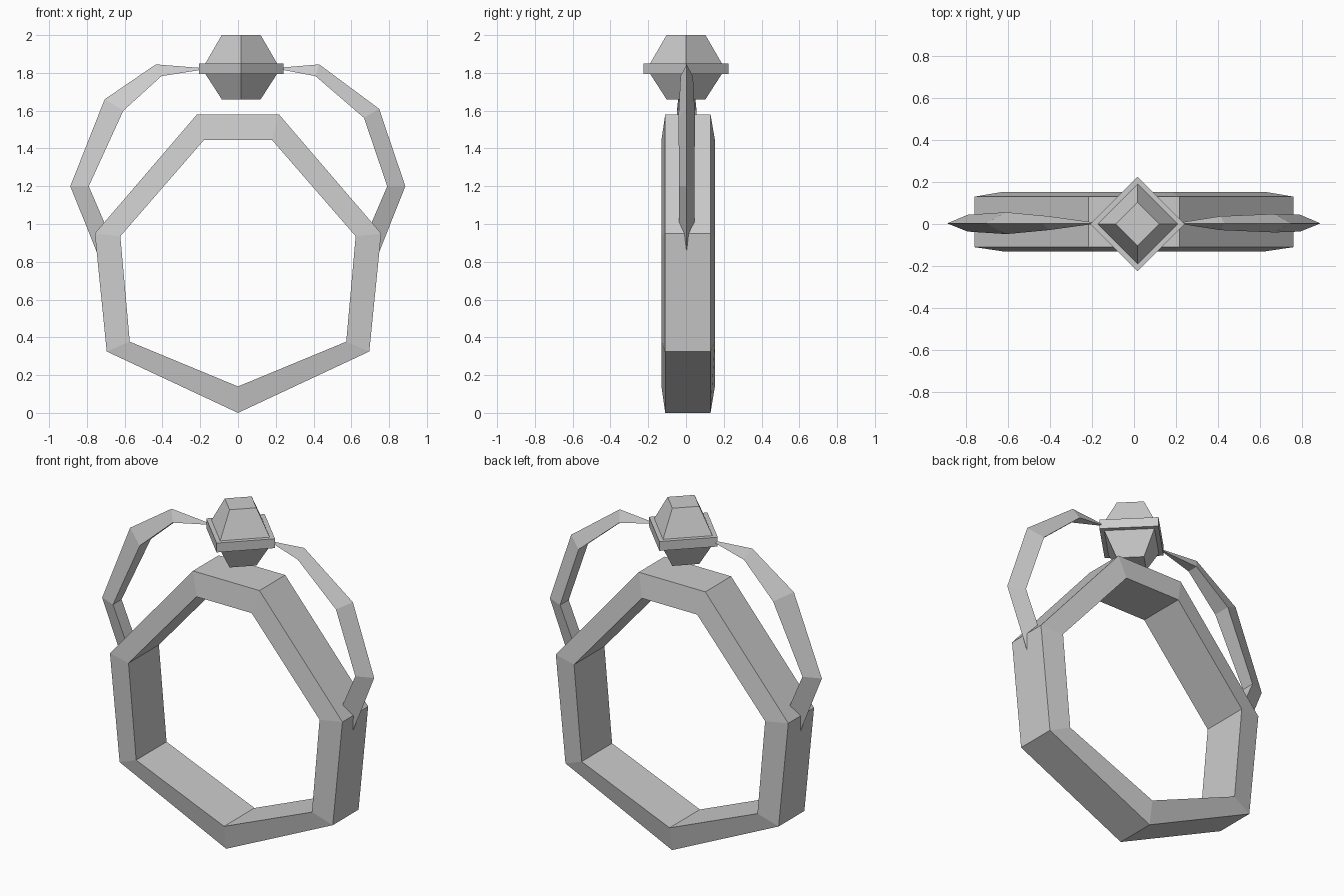
import bpy
import bmesh

cube = bpy.data.objects.get("Cube")
if cube:
    bpy.data.objects.remove(cube, do_unlink=True)

metal = bpy.data.materials.new("light_grey")
metal.use_nodes = True
GREY = (0.6, 0.6, 0.6, 1)
metal.diffuse_color = GREY
metal.node_tree.nodes["Principled BSDF"].inputs["Base Color"].default_value = GREY


def loft(name, sections, closed=False):
    """Join equal-length point loops into one solid, closed up or capped."""
    bm = bmesh.new()
    loops = [[bm.verts.new(p) for p in s] for s in sections]
    n = len(loops[0])
    pairs = list(zip(loops, loops[1:]))
    if closed:
        pairs.append((loops[-1], loops[0]))
    else:
        bm.faces.new(loops[0])
        bm.faces.new(loops[-1])
    for a, b in pairs:
        for i in range(n):
            j = (i + 1) % n
            bm.faces.new((a[i], a[j], b[j], b[i]))
    bmesh.ops.recalc_face_normals(bm, faces=bm.faces)
    mesh = bpy.data.meshes.new(name)
    bm.to_mesh(mesh)
    bm.free()
    mesh.materials.append(metal)
    obj = bpy.data.objects.new(name, mesh)
    bpy.context.collection.objects.link(obj)
    return obj


# Seven-sided band, wider on its inner side
outer = [(0, 0), (0.695, 0.325), (0.758, 0.95), (0.217, 1.58)]
inner = [(0, 0.14), (0.573, 0.377), (0.623, 0.935), (0.18, 1.445)]


def mirrored(half):
    return half + [(-x, z) for x, z in reversed(half[1:])]


band = []
for (ox, oz), (ix, iz) in zip(mirrored(outer), mirrored(inner)):
    band.append([(ox, -0.11, oz), (ox, 0.13, oz), (ix, 0.153, iz), (ix, -0.13, iz)])
loft("ring_band", band, closed=True)


# Four-sided gem and the square collar around it
def diamond(r, z):
    return [(0.017 + r, 0, z), (0.017, r, z), (0.017 - r, 0, z), (0.017, -r, z)]


loft("gem_crown", [diamond(0.19, 1.85), diamond(0.103, 2.0)])
loft("gem_base", [diamond(0.103, 1.66), diamond(0.19, 1.795)])
loft("gem_collar", [diamond(0.224, 1.795), diamond(0.224, 1.85)])


# Faceted arms: a sharp outer ridge and a flat inner face, tapering to the gem
def arm(name, stations):
    loft(name, [[(ox, 0.003, oz), (ix, 0.004 + w, iz), (ix, 0.004 - w, iz)]
                for ox, oz, ix, iz, w in stations])


# Each station: ridge x, ridge z, inner x, inner z, half width
arm("left_arm", [
    (0.225, 1.828, 0.225, 1.818, 0.004),
    (0.43, 1.845, 0.41, 1.783, 0.033),
    (0.747, 1.61, 0.667, 1.562, 0.044),
    (0.886, 1.20, 0.79, 1.20, 0.04),
    (0.735, 0.82, 0.67, 0.92, 0.04)])
arm("right_arm", [
    (-0.195, 1.826, -0.195, 1.816, 0.004),
    (-0.435, 1.845, -0.405, 1.783, 0.033),
    (-0.706, 1.66, -0.607, 1.60, 0.052),
    (-0.888, 1.20, -0.79, 1.20, 0.04),
    (-0.735, 0.82, -0.67, 0.92, 0.04)])
